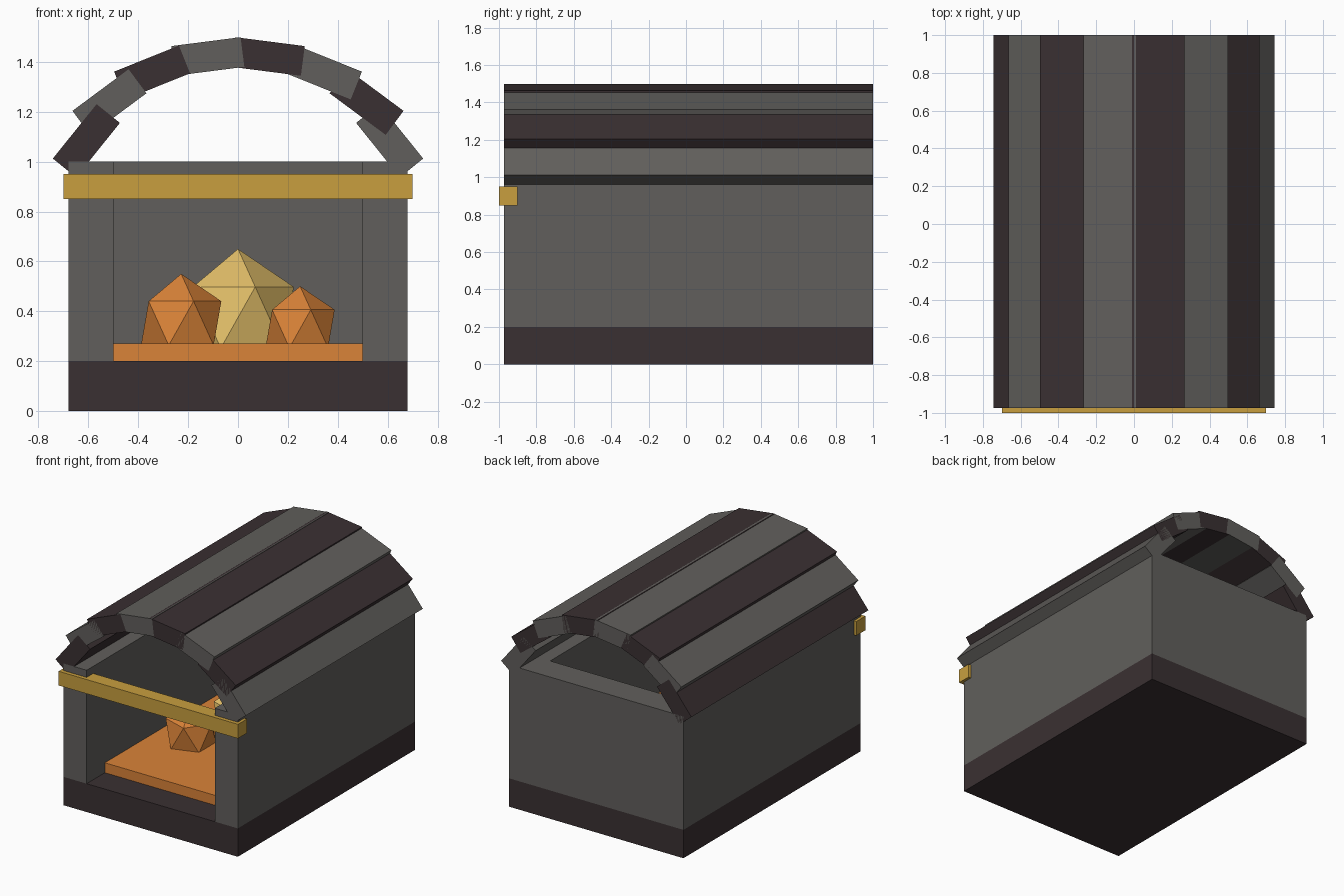
import bpy, bmesh, math
from mathutils import Matrix

if "Cube" in bpy.data.objects:
    bpy.data.objects.remove(bpy.data.objects["Cube"])


def lin(c):
    c /= 255
    return c / 12.92 if c <= 0.04045 else ((c + 0.055) / 1.055) ** 2.4


def material(name, r, g, b):
    m = bpy.data.materials.new(name)
    m.diffuse_color = (lin(r), lin(g), lin(b), 1)
    m.use_nodes = True
    m.node_tree.nodes["Principled BSDF"].inputs["Base Color"].default_value = m.diffuse_color
    return m


DARK = material("dark_brown", 58, 48, 50)
GREY = material("stone_grey", 97, 95, 92)
GOLD = material("gold", 200, 159, 63)
ORANGE = material("ember_orange", 218, 131, 56)
YELLOW = material("pale_yellow", 226, 190, 104)

FRONT, BACK = -0.973, 1.0


def finish(name, bm, mat):
    me = bpy.data.meshes.new(name)
    bmesh.ops.recalc_face_normals(bm, faces=bm.faces)
    bm.to_mesh(me)
    bm.free()
    me.materials.append(mat)
    ob = bpy.data.objects.new(name, me)
    bpy.context.collection.objects.link(ob)
    return ob


def box(name, lo, hi, mat):
    bm = bmesh.new()
    bmesh.ops.create_cube(bm, size=1)
    for v in bm.verts:
        v.co = [lo[i] if v.co[i] < 0 else hi[i] for i in range(3)]
    return finish(name, bm, mat)


def gem(name, centre, radius, mat):
    bm = bmesh.new()
    bmesh.ops.create_icosphere(bm, subdivisions=1, radius=radius,
                               matrix=Matrix.Translation(centre) @ Matrix.Diagonal((1, 1, 1.1, 1)))
    return finish(name, bm, mat)


# Base slab
box("base", (-0.68, FRONT, 0), (0.68, BACK, 0.2), DARK)

# U-shaped walls, open at the front
bm = bmesh.new()
outline = [(-0.68, FRONT), (-0.5, FRONT), (-0.5, 0.8), (0.5, 0.8),
           (0.5, FRONT), (0.68, FRONT), (0.68, BACK), (-0.68, BACK)]
face = bm.faces.new([bm.verts.new((x, y, 0.2)) for x, y in outline])
top = bmesh.ops.extrude_face_region(bm, geom=[face])["geom"]
bmesh.ops.translate(bm, vec=(0, 0, 0.8),
                    verts=[g for g in top if isinstance(g, bmesh.types.BMVert)])
finish("walls", bm, GREY)

# Front crossbar
box("crossbar", (-0.7, -1.0, 0.85), (0.7, -0.9, 0.95), GOLD)

# Tray and the gems resting on it
box("tray", (-0.5, -0.77, 0.2), (0.5, 0.8, 0.27), ORANGE)
gem("gem_large", (0, 0.12, 0.375), 0.25, YELLOW)
gem("gem_left", (-0.228, -0.2, 0.352), 0.18, ORANGE)
gem("gem_right", (0.249, -0.25, 0.33), 0.155, ORANGE)

# Arched roof of eight alternating planks
for i in range(8):
    t = math.radians(-78.75 + 22.5 * i)
    plank = box(f"roof_plank_{i + 1}", (-0.14, FRONT, -0.06), (0.14, BACK, 0.06),
                GREY if i % 2 else DARK)
    plank.location = (0.62 * math.sin(t), 0, 1 + 0.43 * math.cos(t))
    plank.rotation_euler = (0, 0.65 * t, 0)
